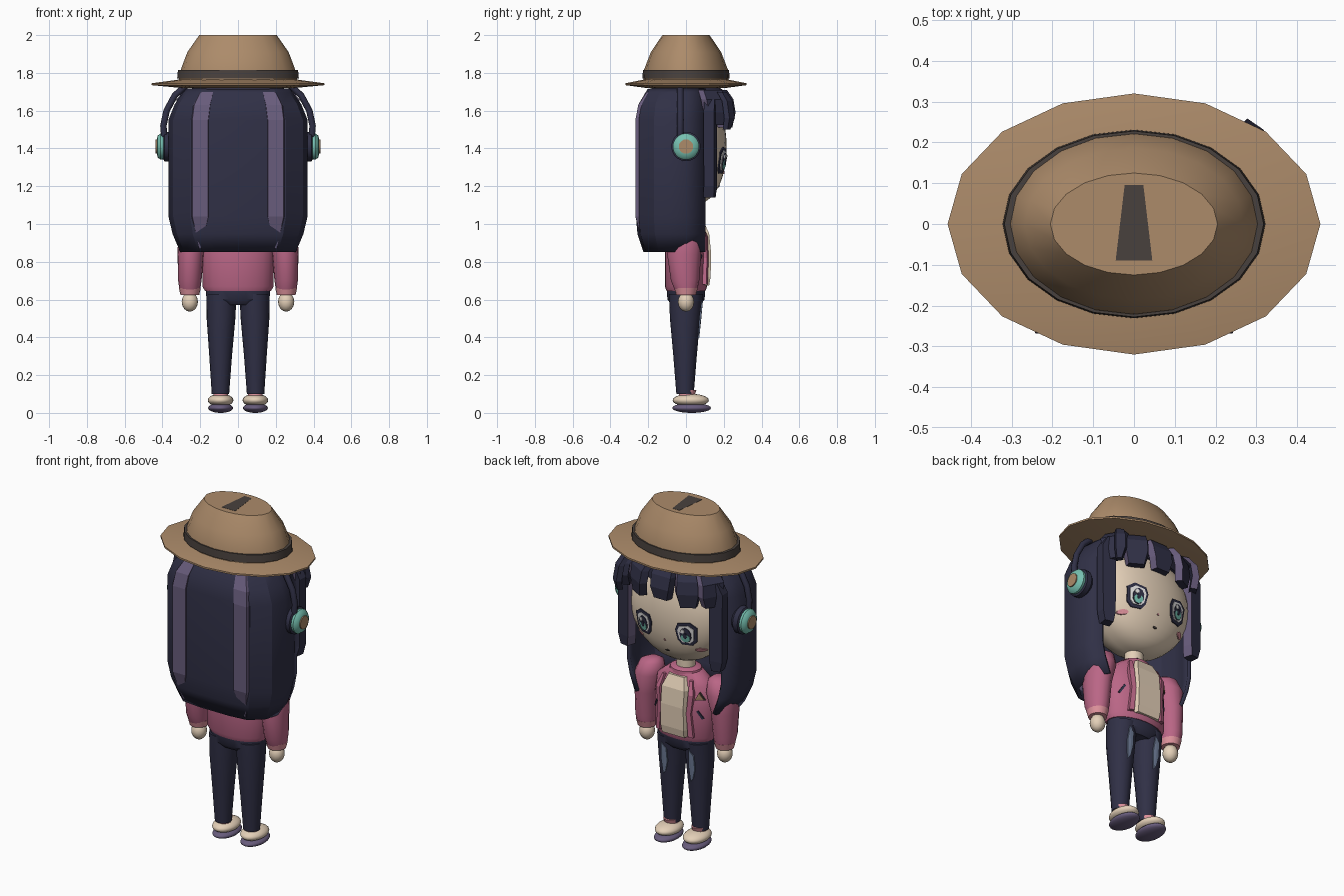
import bpy, bmesh, math
from mathutils import Matrix, Vector

cube = bpy.data.objects.get("Cube")
if cube:
    bpy.data.objects.remove(cube)


def material(name, rgb):
    lin = [((c / 255 + 0.055) / 1.055) ** 2.4 for c in rgb] + [1]
    m = bpy.data.materials.new(name)
    m.use_nodes = True
    m.diffuse_color = lin
    m.node_tree.nodes["Principled BSDF"].inputs["Base Color"].default_value = lin
    return m


TAN = material("hat tan", (172, 139, 106))
DARK = material("band charcoal", (73, 65, 61))
NAVY = material("hair navy", (48, 48, 70))
PURPLE = material("streak purple", (104, 92, 124))
PINK = material("jacket pink", (186, 102, 134))
ROSE = material("cuff rose", (222, 146, 156))
SKIN = material("skin cream", (228, 208, 184))
TEAL = material("teal", (118, 192, 176))
BLUE = material("worn denim", (114, 128, 156))
WHITE = material("eye white", (236, 234, 234))


def finish(name, bm, mats, angle=40):
    bmesh.ops.recalc_face_normals(bm, faces=bm.faces)
    me = bpy.data.meshes.new(name)
    bm.to_mesh(me)
    bm.free()
    for m in mats:
        me.materials.append(m)
    if angle:
        for p in me.polygons:
            p.use_smooth = True
        me.set_sharp_from_angle(angle=math.radians(angle))
    ob = bpy.data.objects.new(name, me)
    bpy.context.collection.objects.link(ob)
    return ob


def loft(name, rings, mats, angle=40, closed=True, caps=True, side=()):
    """Skin a list of point rings; columns listed in side take the second material."""
    bm = bmesh.new()
    vs = [[bm.verts.new(p) for p in r] for r in rings]
    n = len(rings[0])
    for a, b in zip(vs, vs[1:]):
        for i in range(n if closed else n - 1):
            j = (i + 1) % n
            f = bm.faces.new((a[i], a[j], b[j], b[i]))
            f.material_index = 1 if i in side else 0
    if caps:
        bm.faces.new(vs[0])
        bm.faces.new(vs[-1])
    return finish(name, bm, mats, angle)


def oval(x, y, z, rx, ry, n=20):
    return [(x + rx * math.cos(2 * math.pi * i / n), y + ry * math.sin(2 * math.pi * i / n), z)
            for i in range(n)]


def tube(name, rows, mat, n=20, angle=40):
    return loft(name, [oval(*r, n) for r in rows], [mat], angle)


def ellipsoid(name, c, r, mat, seg=24, front=None):
    """Smooth ellipsoid; front(x, z) replaces the depth of its +y half."""
    bm = bmesh.new()
    mx = Matrix.Translation(c) @ Matrix.Diagonal((*r, 1))
    bmesh.ops.create_uvsphere(bm, u_segments=seg, v_segments=seg // 2, radius=1, matrix=mx)
    if front:
        for v in bm.verts:
            if v.co.y > 0.01:
                v.co.y = front(v.co.x, v.co.z)
    return finish(name, bm, [mat], 60)


def lock(name, path, turn, depth, mats, side=()):
    """Faceted strand: path rows are x, y, z, width; turn is its heading from +y."""
    n = Vector((math.sin(turn), math.cos(turn), 0))
    t = Vector((math.cos(turn), -math.sin(turn), 0))
    rings = []
    for x, y, z, w in path:
        c = Vector((x, y, z))
        d = min(depth, w)
        rings.append([c - t * w / 2 - n * d / 2, c - t * w * .42 + n * d / 2,
                      c + t * w * .42 + n * d / 2, c + t * w / 2 - n * d / 2])
    return loft(name, rings, mats, 0, side=side)


def plate(name, outline, surface, lift, mat):
    """Thin patch that follows surface(x, z) on the +y side."""
    bm = bmesh.new()
    k = len(outline)
    cx, cz = sum(p[0] for p in outline) / k, sum(p[1] for p in outline) / k
    mid = bm.verts.new((cx, surface(cx, cz) + lift, cz))
    top = [bm.verts.new((x, surface(x, z) + lift, z)) for x, z in outline]
    low = [bm.verts.new((x, surface(x, z) + lift - 0.009, z)) for x, z in outline]
    for i in range(k):
        j = (i + 1) % k
        bm.faces.new((mid, top[i], top[j]))
        bm.faces.new((top[i], low[i], low[j], top[j]))
    return finish(name, bm, [mat], 0)


def disc(x, z, rx, rz, n=10):
    return [(x + rx * math.cos(2 * math.pi * (i + .5) / n),
             z + rz * math.sin(2 * math.pi * (i + .5) / n)) for i in range(n)]


def face_y(x, z):
    return 0.215 * max(0.0001, 1 - (x / 0.31) ** 2 - ((z - 1.41) / 0.31) ** 2) ** .34


def chest_y(x, z):
    return 0.11 * math.sqrt(max(0.05, 1 - (x / 0.19) ** 2))


# Hat
tube("hat_brim", [(0, 0, 1.72, .3, .21), (0, 0, 1.735, .457, .32), (0, 0, 1.745, .457, .32),
                  (0, 0, 1.765, .31, .22)], TAN, 16, 20)
tube("hat_crown", [(0, 0, 1.755, .315, .225), (0, 0, 1.82, .302, .221), (0, 0, 1.91, .268, .186),
                   (0, 0, 2.0, .205, .125)], TAN)
tube("hat_band", [(0, 0, 1.77, .322, .231), (0, 0, 1.815, .318, .228)], DARK)
loft("hat_crease", [[(-.045, -.09, z), (.045, -.09, z), (.023, .095, z), (-.023, .095, z)]
                    for z in (1.994, 2.001)], [DARK], 0)

# Head and neck
ellipsoid("head", (0, 0, 1.41), (.31, .22, .31), SKIN, 36, face_y)
tube("neck", [(0, 0, .98, .055, .05), (0, 0, 1.2, .05, .05)], SKIN)
plate("nose", [(-.006, 1.265), (.006, 1.265), (0, 1.277)], face_y, .005, ROSE)
plate("mouth", disc(0, 1.198, .013, .006, 6), face_y, .004, DARK)

# Back hair: an open shell around the head
half = [(.305, .1), (.35, 0), (.358, -.08), (.335, -.165), (.25, -.24), (.12, -.255)]
section = half + [(-x, y) for x, y in reversed(half)]
levels = [(1.71, .74, .76), (1.69, .79, .81), (1.63, .91, .95), (1.55, 1, 1), (1.04, 1, 1),
          (.95, .94, .97), (.856, .83, .85)]
shell = loft("back_hair", [[(x * sx, y * (sy if y < 0 else 1), z) for x, y in section]
                           for z, sx, sy in levels], [NAVY], 25, closed=False, caps=False)
mod = shell.modifiers.new("thickness", "SOLIDIFY")
mod.thickness, mod.offset = .02, 0
tube("hair_cap", [(0, 0, 1.6, .31, .2), (0, 0, 1.67, .29, .207), (0, 0, 1.71, .26, .195),
                  (0, 0, 1.74, .2, .15)], NAVY, 20, 25)

# Fringe of broad flat locks
for k in range(5):
    a = math.radians(-60 + 30 * k)
    sx, cy = .32 * math.sin(a), math.sqrt(math.cos(a))
    drop = 1.525 - .015 * (k % 2)
    lock("fringe_lock_%d" % (k + 1),
         [(sx * .85, .185 * cy, 1.71, .13), (sx, .217 * cy, 1.66, .15),
          (sx * 1.02, .232 * cy, 1.59, .14), (sx, .222 * cy, drop, .1)],
         a, .04, [NAVY, PURPLE], side=(2,))
lock("fringe_flick", [(.26, .19, 1.7, .05), (.28, .22, 1.65, .06), (.29, .232, 1.56, .06),
                      (.285, .215, 1.5, .03)], .6, .03, [NAVY])

for s, word in ((1, "left"), (-1, "right")):
    # Hair strands
    lock(word + "_back_streak", [(s * .165, -.19, 1.7, .08), (s * .19, -.235, 1.63, .1),
                                 (s * .2, -.25, 1.55, .1), (s * .2, -.25, 1.04, .1),
                                 (s * .2, -.215, .87, .012)], math.pi, .036, [PURPLE])
    lock(word + "_side_lock", [(s * .28, .13, 1.66, .06), (s * .298, .13, 1.6, .095),
                               (s * .298, .13, 1.2, .09), (s * .295, .125, 1.14, .06)],
         s * .2, .055, [NAVY, PURPLE], side=(0 if s > 0 else 2,))

    # Eyes and cheeks
    ex, ez = s * .138, 1.335
    shape = [(-.06, .022), (-.045, .06), (.022, .073), (.062, .045), (.055, -.04),
             (.028, -.068), (-.028, -.068), (-.05, -.04)]
    for part, k, lift, mat in (("outline", 1, .006, NAVY), ("white", .76, .009, WHITE)):
        plate(word + "_eye_" + part, [(ex + s * x * k, ez + z * k) for x, z in shape],
              face_y, lift, mat)
    plate(word + "_iris", disc(ex, ez - .004, .032, .046), face_y, .012, NAVY)
    plate(word + "_iris_glow", disc(ex, ez - .021, .026, .025), face_y, .0145, TEAL)
    plate(word + "_pupil", disc(ex, ez - .006, .011, .017, 8), face_y, .017, NAVY)
    plate(word + "_eye_glint", disc(ex + .013, ez + .02, .012, .013, 6), face_y, .0165, WHITE)
    plate(word + "_cheek", disc(s * .198, 1.237, .026, .013), face_y, .006, ROSE)

    # Headphone cups, revolved about the x axis
    for part, mat, rows in (("cushion", NAVY, ((.34, .06), (.36, .078), (.39, .078), (.4, .06))),
                            ("ring", TEAL, ((.39, .067), (.41, .07), (.425, .058), (.432, .03))),
                            ("centre", TAN, ((.42, .038), (.436, .038)))):
        loft(word + "_headphone_" + part,
             [[(s * x, p, 1.41 + q) for p, q, _ in oval(0, 0, 0, r, r)] for x, r in rows], [mat])

    # Sleeves, cuffs and hands
    tube(word + "_sleeve", [(s * .215, 0, 1.035, .03, .03), (s * .222, 0, 1.015, .065, .065),
                            (s * .235, 0, .95, .082, .09), (s * .25, -.01, .84, .07, .09),
                            (s * .255, -.005, .7, .062, .075), (s * .255, 0, .652, .055, .06)],
         PINK, 16, 60)
    tube(word + "_cuff", [(s * .255, 0, .662, .058, .063), (s * .255, 0, .625, .05, .052)],
         ROSE, 16)
    ellipsoid(word + "_hand", (s * .255, 0, .588), (.043, .043, .052), SKIN, 16)

    # Jacket front edge and pocket slit
    lock(word + "_lapel", [(s * .088, .075, 1.0, .02), (s * .104, .1, .93, .035),
                           (s * .092, .103, .82, .03), (s * .104, .1, .68, .035)],
         s * .3, .025, [PINK])
    plate(word + "_pocket_slit", [(s * .128, .832), (s * .136, .838), (s * .162, .79),
                                  (s * .154, .785)], chest_y, .006, NAVY)

    # Legs with worn patches
    tube(word + "_trouser_leg", [(s * .088, 0, .63, .08, .09), (s * .09, -.005, .5, .076, .08),
                                 (s * .092, -.005, .3, .06, .062), (s * .093, -.005, .1, .046, .046)],
         NAVY, 16)
    plate(word + "_worn_patch", [(s * .09 + dx, z) for dx, z in
                                 ((-.018, .56), (.01, .59), (.02, .5), (.01, .4), (-.006, .42),
                                  (-.02, .48))],
          lambda x, z: -.005 + (.03 + .1 * z) * math.cos((x - s * .09) / .085), .006, BLUE)

    # Socks and shoes
    tube(word + "_sock", [(s * .092, 0, .08, .038, .04), (s * .092, .01, .12, .04, .045)], ROSE, 16)
    ellipsoid(word + "_shoe", (s * .092, .025, .067), (.068, .096, .034), SKIN)
    ellipsoid(word + "_sole", (s * .092, .03, .026), (.066, .103, .026), PURPLE)

# Headphone band
curve = bpy.data.curves.new("headphone_band", "CURVE")
curve.dimensions = "3D"
curve.bevel_depth, curve.bevel_resolution = .017, 2
arch = [(.39, 1.46), (.395, 1.52), (.378, 1.6), (.335, 1.68), (.27, 1.74), (.15, 1.78)]
arch += [(-x, z) for x, z in reversed(arch)]
spline = curve.splines.new("POLY")
spline.points.add(len(arch) - 1)
for pt, (x, z) in zip(spline.points, arch):
    pt.co = (x, -.03, z, 1)
curve.materials.append(NAVY)
bpy.context.collection.objects.link(bpy.data.objects.new("headphone_band", curve))

# Jacket body, shirt and trousers
tube("jacket_body", [(0, 0, .645, .175, .103), (0, 0, .67, .188, .112), (0, 0, .85, .19, .112),
                     (0, 0, .97, .175, .1), (0, 0, 1.03, .1, .075)], PINK, 24, 50)
tube("jacket_collar", [(0, 0, 1.015, .095, .08), (0, 0, 1.04, .088, .078),
                       (0, 0, 1.05, .07, .064)], PINK)
lock("shirt_front", [(0, .075, 1.015, .12), (0, .105, .95, .175), (0, .115, .85, .175),
                     (0, .113, .72, .18), (0, .105, .675, .17)], 0, .035, [SKIN])
for scale, lift, mat in ((.9, .006, DARK), (.72, .009, TAN)):
    plate("chest_badge", [(-.143 + x * scale, .918 + z * scale) for x, z in
                          ((-.026, -.022), (.026, -.022), (0, .032))], chest_y, lift, mat)
tube("trouser_hips", [(0, 0, .655, .17, .1), (0, 0, .6, .167, .099), (0, 0, .572, .12, .075)],
     NAVY, 24)
